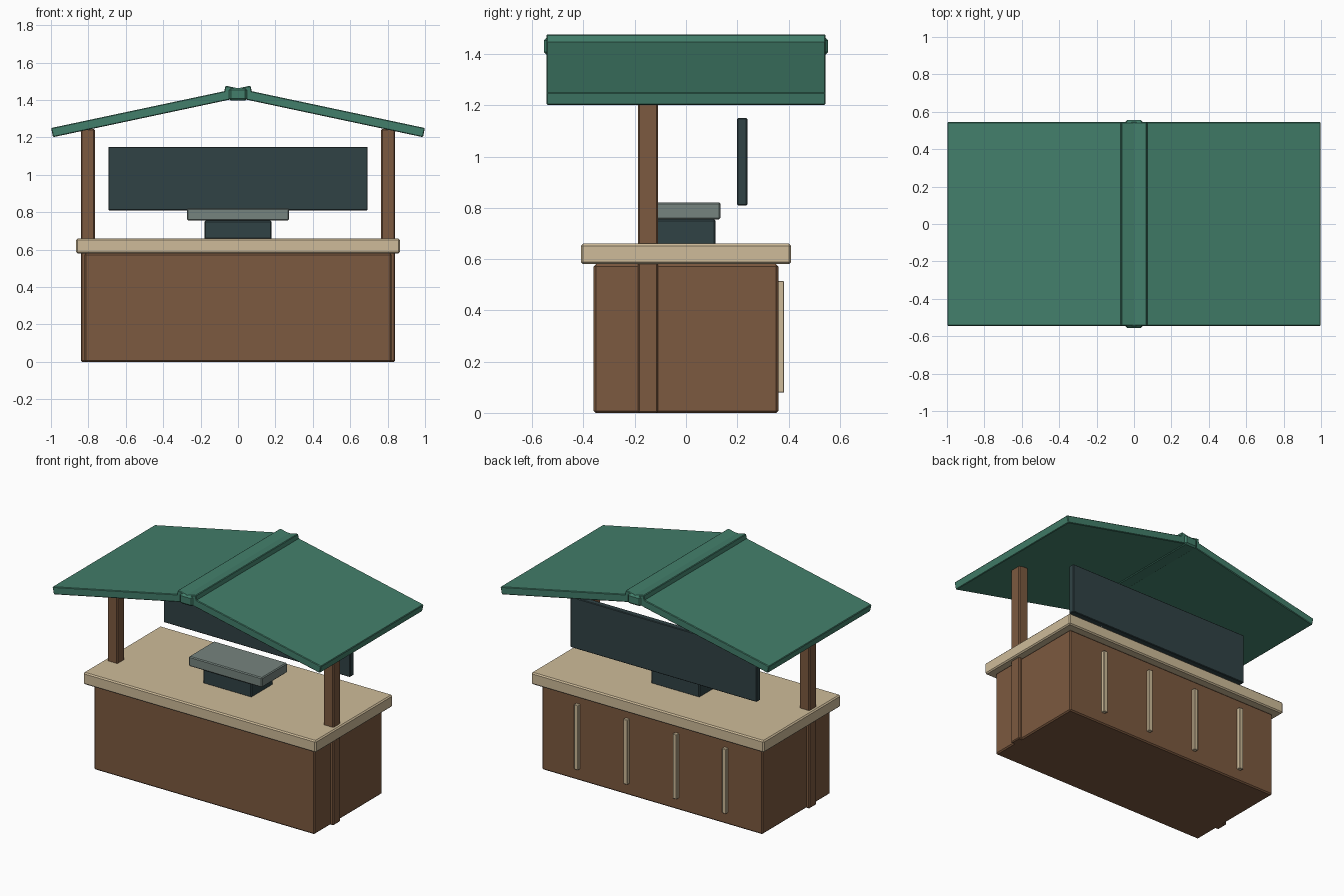
import bpy
from math import radians

if "Cube" in bpy.data.objects:
    bpy.data.objects.remove(bpy.data.objects["Cube"])


def material(name, color):
    m = bpy.data.materials.new(name)
    m.diffuse_color = (*color, 1)
    m.use_nodes = True
    m.node_tree.nodes["Principled BSDF"].inputs["Base Color"].default_value = m.diffuse_color
    return m


WOOD = material("brown_wood", (0.20, 0.10, 0.05))
TAN = material("pale_wood", (0.62, 0.50, 0.32))
GREEN = material("roof_green", (0.055, 0.21, 0.145))
DARK = material("dark_slate", (0.03, 0.055, 0.06))
GREY = material("grey_metal", (0.18, 0.23, 0.21))


def box(name, center, size, mat, bevel=0.006, tilt=0):
    """Box with slightly chamfered edges, optionally tilted about y."""
    bpy.ops.mesh.primitive_cube_add(size=1, location=center)
    ob = bpy.context.object
    ob.name = name
    ob.scale = size
    bpy.ops.object.transform_apply(location=False, rotation=False, scale=True)
    ob.rotation_euler.y = tilt
    ob.data.materials.append(mat)
    if bevel:
        mod = ob.modifiers.new("soft_edges", 'BEVEL')
        mod.width = bevel
        mod.segments = 1
    return ob


# Counter
box("counter_body", (0, 0, 0.29), (1.64, 0.72, 0.58), WOOD, 0.008)
box("counter_top", (0, 0, 0.62), (1.73, 0.82, 0.08), TAN, 0.008)

# Slats on the back of the counter
for i in range(4):
    box(f"back_slat_{i + 1}", (-0.55 + i * 1.1 / 3, 0.37, 0.297),
        (0.03, 0.026, 0.436), TAN, 0.003)

# Serving stand on the counter
box("stand_base", (0, 0, 0.705), (0.36, 0.23, 0.10), DARK)
box("stand_plate", (0, 0, 0.788), (0.545, 0.27, 0.066), GREY)

# Hanging back board
box("back_board", (0, 0.219, 0.98), (1.385, 0.04, 0.34), DARK, 0.004)

# Posts and crossing roof slabs, mirrored left and right
for side, label in ((-1, "left"), (1, "right")):
    box(f"{label}_post", (side * 0.803, -0.148, 0.623), (0.075, 0.078, 1.246), WOOD)
    box(f"{label}_roof_slab", (side * 0.461, 0, 1.339), (1.09, 1.09, 0.05),
        GREEN, 0.004, tilt=side * radians(12))

# Ridge cap set into the valley between the slab ends
box("ridge_cap", (0, 0, 1.43), (0.096, 1.11, 0.065), GREEN, 0.01)
